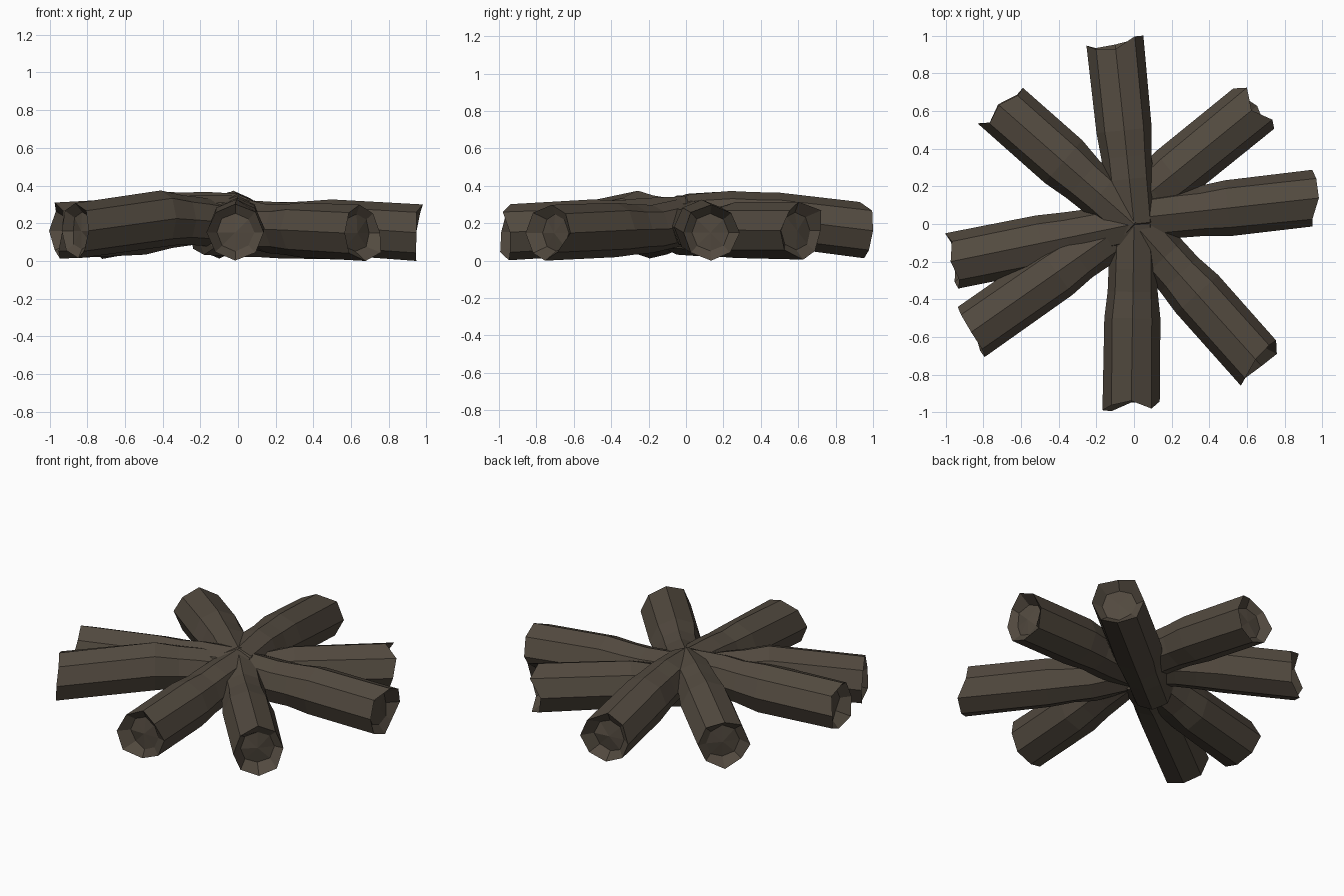
import bpy, bmesh, math, random
from mathutils import Vector

if "Cube" in bpy.data.objects:
    bpy.data.objects.remove(bpy.data.objects["Cube"])

random.seed(4)
bark = bpy.data.materials.new("bark")
bark.diffuse_color = (0.085, 0.068, 0.05, 1)
bark.use_nodes = True
bark.node_tree.nodes["Principled BSDF"].inputs["Base Color"].default_value = bark.diffuse_color
SIDES = 8

# name, outer end xy, inner end xy, heights: inner, waist, middle, outer end
LOGS = [
    ("north_log", (-0.10, 0.955), (0, 0), 0.23, 0.24, 0.22, 0.16),
    ("north_east_log", (0.645, 0.62), (-0.18, -0.05), 0.155, 0.15, 0.165, 0.16),
    ("east_log", (0.955, 0.135), (0, 0.03), 0.20, 0.18, 0.18, 0.15),
    ("south_east_log", (0.66, -0.735), (0, 0), 0.21, 0.17, 0.165, 0.148),
    ("south_log", (-0.015, -0.97), (0, 0), 0.22, 0.20, 0.175, 0.152),
    ("south_west_log", (-0.865, -0.575), (0.0, 0.03), 0.175, 0.21, 0.225, 0.16),
    ("west_log", (-0.95, -0.195), (0, 0), 0.225, 0.215, 0.185, 0.16),
    ("north_west_log", (-0.71, 0.625), (0, 0), 0.235, 0.24, 0.22, 0.16),
]


def make_log(name, outer, inner, zin, zwaist, zmid, zend):
    start = Vector((*inner, 0))
    end = Vector((*outer, 0))
    length = (end - start).length
    out = (end - start).normalized()
    side = Vector((-out.y, out.x, 0))
    up = Vector((0, 0, 1))
    bm = bmesh.new()

    def ring(dist, z, r, jag=0.0):
        verts = []
        for i in range(SIDES):
            a = 2 * math.pi * i / SIDES
            rr = r * random.uniform(0.97, 1.03)
            p = start + out * (dist + random.uniform(-jag, jag)) + up * z
            verts.append(bm.verts.new(p + side * math.sin(a) * rr + up * math.cos(a) * rr))
        return verts

    # centre outward: inner end, waist, bulge, jagged rim, then sunken cut face
    rings = [
        ring(0.0, zin, 0.125),
        ring(0.24, zwaist, 0.13),
        ring(0.36, (zwaist + zmid) / 2, 0.133),
        ring(0.50, zmid, 0.148),
        ring(length, zend, 0.15, 0.032),
        ring(length - 0.05, zend, 0.10, 0.01),
    ]
    for a, b in zip(rings, rings[1:]):
        for i in range(SIDES):
            j = (i + 1) % SIDES
            bm.faces.new((a[i], a[j], b[j], b[i]))
    # pointed caps at both ends
    for loop, dist, z in ((rings[0], -0.06, zin), (rings[-1], length - 0.04, zend)):
        tip = bm.verts.new(start + out * dist + up * z)
        for i in range(SIDES):
            bm.faces.new((loop[i], loop[(i + 1) % SIDES], tip))
    # rest the log on the ground
    for v in bm.verts:
        v.co.z = max(v.co.z, 0)
    bmesh.ops.recalc_face_normals(bm, faces=bm.faces)
    mesh = bpy.data.meshes.new(name)
    bm.to_mesh(mesh)
    bm.free()
    mesh.materials.append(bark)
    obj = bpy.data.objects.new(name, mesh)
    bpy.context.collection.objects.link(obj)


for spec in LOGS:
    make_log(*spec)
